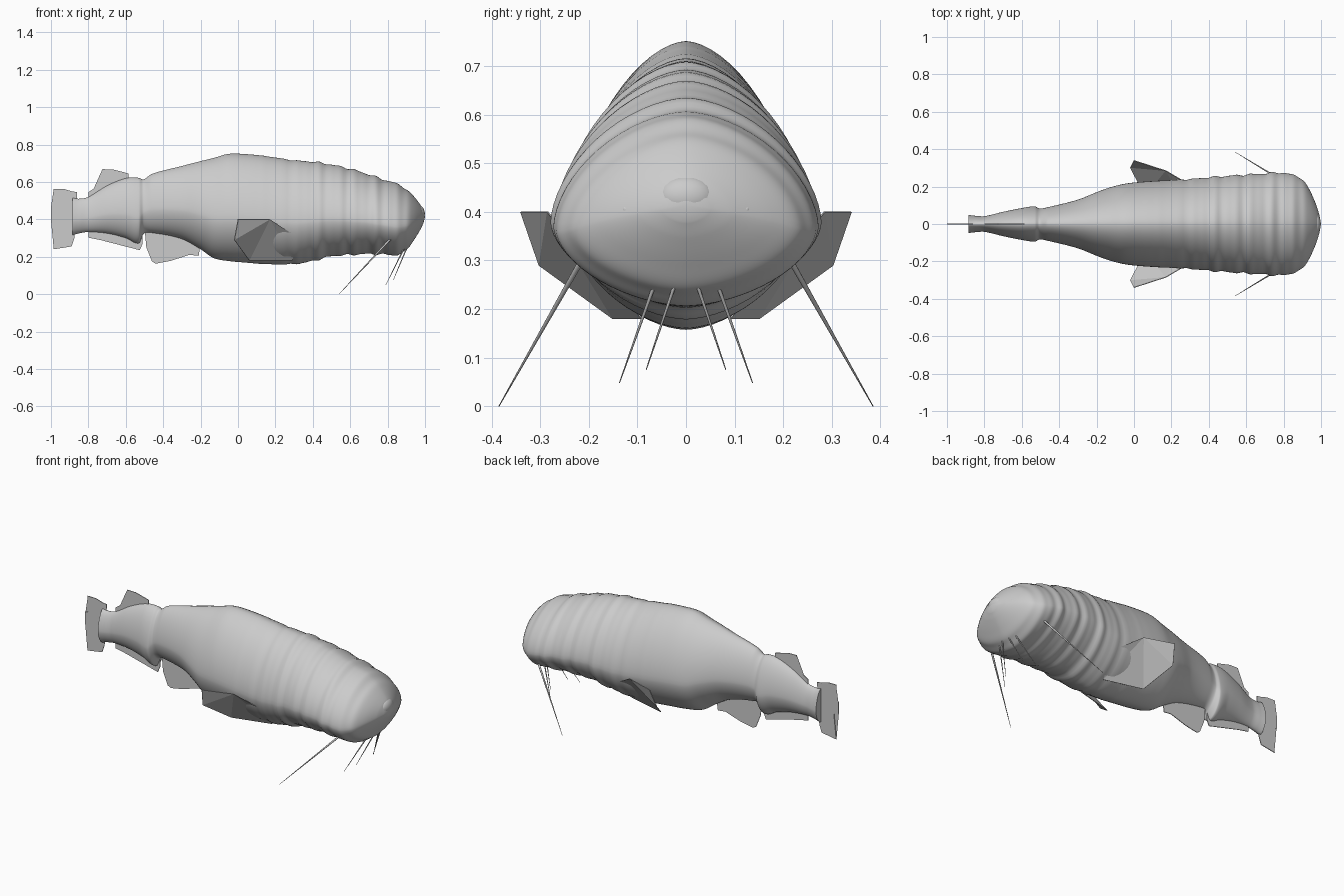
import bpy, bmesh, math
from mathutils import Vector

cube = bpy.data.objects.get("Cube")
if cube:
    bpy.data.objects.remove(cube)

grey = bpy.data.materials.new("plain grey")
grey.use_nodes = True
grey.diffuse_color = (0.6, 0.6, 0.6, 1)
grey.node_tree.nodes["Principled BSDF"].inputs["Base Color"].default_value = (0.6, 0.6, 0.6, 1)


def finish(bm, name, smooth=True):
    bmesh.ops.recalc_face_normals(bm, faces=bm.faces)
    mesh = bpy.data.meshes.new(name)
    bm.to_mesh(mesh)
    bm.free()
    mesh.materials.append(grey)
    ob = bpy.data.objects.new(name, mesh)
    bpy.context.collection.objects.link(ob)
    if smooth:
        bpy.ops.object.select_all(action='DESELECT')
        ob.select_set(True)
        bpy.context.view_layer.objects.active = ob
        bpy.ops.object.shade_smooth_by_angle(angle=math.radians(40))
    return ob


# Body stations: x, top, bottom, half width
stations = [
    (-.885, .515, .315, .048), (-.85, .51, .325, .044), (-.8, .52, .332, .042),
    (-.7, .58, .325, .065), (-.6, .62, .3, .085), (-.53, .622, .272, .094),
    (-.505, .613, .322, .082), (-.46, .643, .328, .09), (-.3, .685, .295, .13),
    (-.2, .711, .24, .17), (-.13, .728, .193, .195), (-.05, .75, .177, .215),
    (.05, .748, .168, .226), (.15, .738, .16, .232), (.3, .715, .161, .24),
    (.4, .708, .177, .25), (.5, .692, .203, .257), (.6, .67, .21, .264),
    (.7, .64, .215, .27), (.78, .612, .212, .275), (.85, .59, .21, .262),
    (.9, .56, .236, .238), (.94, .523, .288, .18), (.975, .478, .345, .1),
    (.992, .447, .38, .045),
]


def slope(i, c):
    a, b = stations[max(i - 1, 0)], stations[min(i + 1, len(stations) - 1)]
    return (b[c] - a[c]) / (b[0] - a[0])


def hermite(i, t, c):
    a, b = stations[i], stations[i + 1]
    d = b[0] - a[0]
    h = t * t * (3 - 2 * t)
    return (a[c] * (1 - h) + b[c] * h + d * slope(i, c) * t * (1 - t) ** 2
            - d * slope(i + 1, c) * t * t * (1 - t))


def ring(bm, x, top, bottom, half, sides=64):
    mid = bottom + .4 * (top - bottom)
    verts = []
    for k in range(sides):
        a = math.tau * k / sides
        c, s = math.cos(a), math.sin(a)
        y = half * math.copysign(abs(c) ** 1.17, c)
        h = math.copysign(abs(s) ** 1.17, s)
        verts.append(bm.verts.new((x, y, mid + h * (top - mid if s > 0 else mid - bottom))))
    return verts


# Body skin with soft folds toward the head
bm = bmesh.new()
rings = []
steps = 8
for i in range(len(stations) - 1):
    for j in range(steps + (i == len(stations) - 2)):
        t = j / steps
        x = stations[i][0] + t * (stations[i + 1][0] - stations[i][0])
        top, bottom, half = (hermite(i, t, c) for c in (1, 2, 3))
        amount = .0035 * min(max((x - .1) * 3, 0), 1) * min(max((.95 - x) * 10, 0), 1)
        fold = amount * (math.sin(62 * x) + .6 * math.sin(103 * x + 1))
        rings.append(ring(bm, x, top + fold, bottom - fold, half + fold))
for a, b in zip(rings, rings[1:]):
    for k in range(len(a)):
        n = (k + 1) % len(a)
        bm.faces.new((a[k], a[n], b[n], b[k]))
bm.faces.new(rings[0])
tip = bm.verts.new((1, 0, .415))
for k in range(len(rings[-1])):
    bm.faces.new((rings[-1][k], rings[-1][(k + 1) % len(rings[-1])], tip))
finish(bm, "body")


def ball(name, centre, radii):
    bm = bmesh.new()
    bmesh.ops.create_uvsphere(bm, u_segments=24, v_segments=12, radius=1)
    bmesh.ops.scale(bm, vec=radii, verts=bm.verts)
    bmesh.ops.translate(bm, vec=centre, verts=bm.verts)
    finish(bm, name)


# Thin fins
def fin(name, points, thick=.004):
    bm = bmesh.new()
    pts = [Vector(p) for p in points]
    normal = (pts[1] - pts[0]).cross(pts[2] - pts[0]).normalized() * thick / 2
    front = [bm.verts.new(p + normal) for p in pts]
    back = [bm.verts.new(p - normal) for p in pts]
    bm.faces.new(front)
    bm.faces.new(back[::-1])
    for k in range(len(pts)):
        n = (k + 1) % len(pts)
        bm.faces.new((front[k], back[k], back[n], front[n]))
    bmesh.ops.triangulate(bm, faces=[f for f in bm.faces if len(f.verts) > 4])
    finish(bm, name, False)


def upright(name, outline):
    fin(name, [(x, 0, z) for x, z in outline])


upright("tail_fin", [(-.86, .545), (-.89, .55), (-.93, .562), (-.985, .563), (-.98, .47), (-1, .465),
                     (-1, .395), (-.97, .385), (-.985, .24), (-.89, .255), (-.875, .3)])
upright("dorsal_fin", [(-.8, .5), (-.8, .545), (-.73, .59), (-.725, .668), (-.67, .667),
                       (-.585, .645), (-.585, .6), (-.7, .5)])
upright("rear_belly_fin", [(-.8, .36), (-.8, .302), (-.73, .288), (-.525, .235), (-.51, .27), (-.51, .36)])
upright("belly_fin", [(-.5, .36), (-.49, .25), (-.46, .175), (-.44, .163), (-.36, .178),
                      (-.26, .21), (-.21, .205), (-.2, .28), (-.3, .34)])


# Whiskers taper from root to tip
def whisker(name, root, end, radius):
    a, b = Vector(root), Vector(end)
    bm = bmesh.new()
    bmesh.ops.create_cone(bm, cap_ends=True, segments=10, radius1=radius, radius2=.001, depth=(b - a).length)
    turn = (b - a).to_track_quat('Z', 'Y').to_matrix()
    bmesh.ops.rotate(bm, cent=(0, 0, 0), matrix=turn, verts=bm.verts)
    bmesh.ops.translate(bm, vec=(a + b) / 2, verts=bm.verts)
    finish(bm, name)


for side, s in (("left", 1), ("right", -1)):
    fin(side + "_side_fin", [(0, s * .34, .4), (-.02, s * .302, .29), (.06, s * .15, .18),
                             (.29, s * .09, .18), (.315, s * .2, .305), (.17, s * .285, .4)])
    whisker(side + "_long_whisker", (.82, s * .215, .3), (.54, s * .385, 0), .006)
    whisker(side + "_outer_whisker", (.89, s * .065, .25), (.79, s * .137, .048), .004)
    whisker(side + "_inner_whisker", (.91, s * .018, .265), (.83, s * .082, .075), .004)
    ball(side + "_eye", (.955, s * .123, .405), (.01, .01, .01))
    ball(side + "_gill_bump", (.745, s * .266, .375), (.01, .008, .006))

# Snout pad
ball("snout", (.965, 0, .43), (.034, .062, .045))
